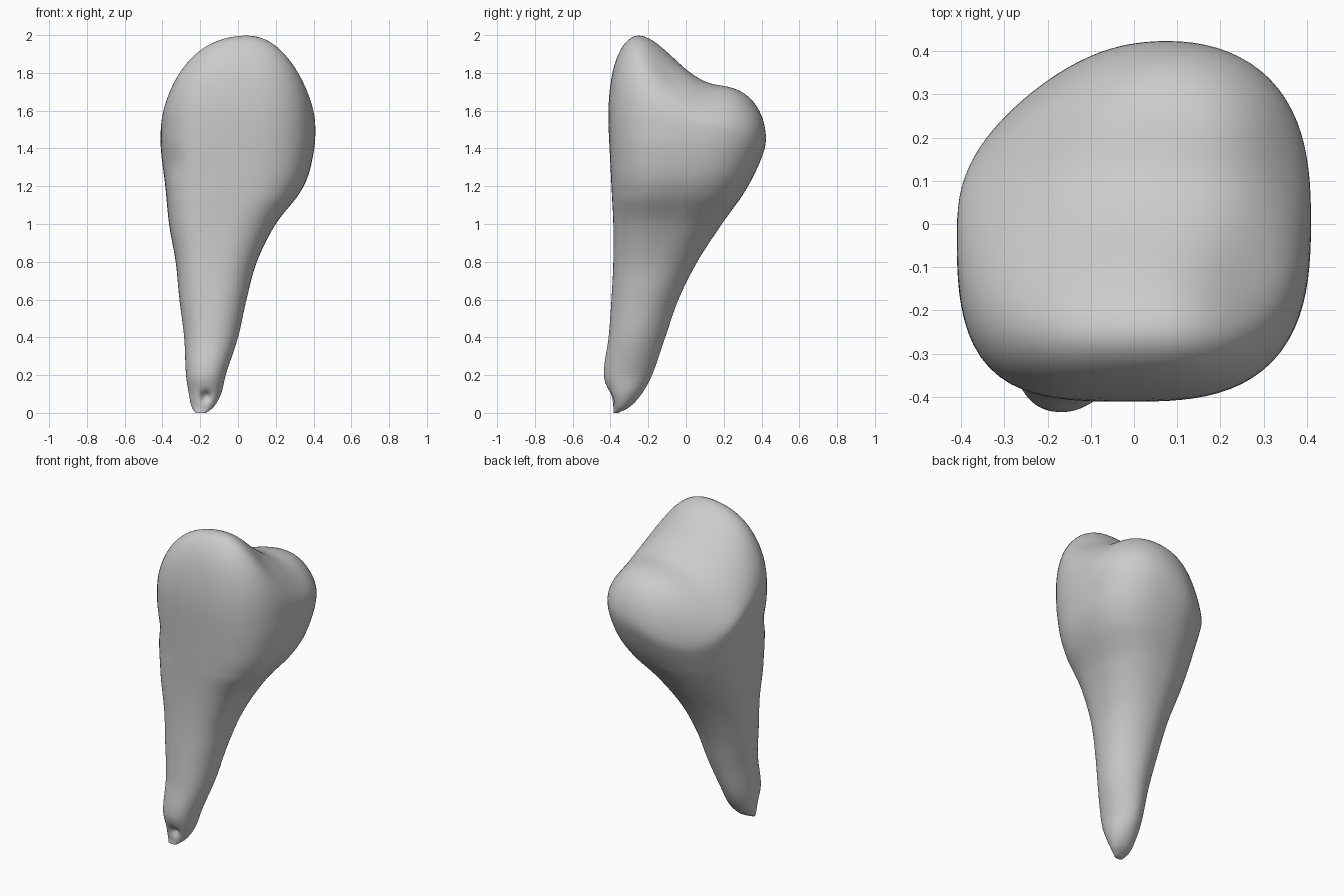
import bpy, bmesh, math
from mathutils import Vector

if "Cube" in bpy.data.objects:
    bpy.data.objects.remove(bpy.data.objects["Cube"], do_unlink=True)

# Root and crown outline: height, min x, max x, front y, back y
LEVELS = [
    (0.00, -0.225, -0.17, -0.385, -0.36), (0.03, -0.245, -0.13, -0.385, -0.30),
    (0.10, -0.26, -0.09, -0.405, -0.235), (0.20, -0.275, -0.065, -0.435, -0.18),
    (0.40, -0.285, 0.00, -0.41, -0.11), (0.60, -0.31, 0.045, -0.395, -0.04),
    (0.80, -0.33, 0.10, -0.385, 0.06), (1.00, -0.365, 0.20, -0.385, 0.19),
    (1.20, -0.385, 0.35, -0.395, 0.33), (1.40, -0.41, 0.405, -0.405, 0.42),
    (1.50, -0.41, 0.41, -0.41, 0.437), (1.70, -0.41, 0.41, -0.415, 0.437),
]
SIDES, RINGS, CAP = 96, 80, 28


def smooth(a, b, v):
    t = min(1, max(0, (v - a) / (b - a)))
    return t * t * (3 - 2 * t)


def bounds(z):
    """Smoothly interpolated outline at height z."""
    i = 0
    while i < len(LEVELS) - 2 and z > LEVELS[i + 1][0]:
        i += 1
    p, q = LEVELS[i], LEVELS[i + 1]
    o, r = LEVELS[max(i - 1, 0)], LEVELS[min(i + 2, len(LEVELS) - 1)]
    h = q[0] - p[0]
    t = (z - p[0]) / h
    out = []
    for k in range(1, 5):
        m0 = (q[k] - o[k]) / (q[0] - o[0]) * h
        m1 = (r[k] - p[k]) / (r[0] - p[0]) * h
        out.append((2*t**3 - 3*t*t + 1) * p[k] + (t**3 - 2*t*t + t) * m0
                   + (3*t*t - 2*t**3) * q[k] + (t**3 - t*t) * m1)
    return out


def section(angle, z):
    """Rounded-square section with one softer corner at the back."""
    x0, x1, y0, y1 = bounds(z)
    c, s = math.cos(angle), math.sin(angle)
    crown = smooth(0.4, 1.3, z)
    if s < 0:
        n = 2.2 + crown * (1.4 if c < 0 else 0.7)
    else:
        n = 1.9 if c < 0 else 1.9 + 0.8 * crown
    k = (abs(c)**n + abs(s)**n) ** (-1 / n)
    cx = (x0 + x1) / 2
    cy = (y0 + y1) / 2
    return Vector((cx + c * k * (x1 - x0) / 2, cy + s * k * (y1 - y0) / 2, z))


def rim(angle):
    """Height where the wall turns into the cap, lowest at the soft corner."""
    corner = max(0, math.cos(angle - math.radians(135)))
    return 1.52 - 0.06 * math.sin(angle) - 0.15 * corner**3


def mound(x, y, cx, cy, radius):
    return math.exp(-((x - cx)**2 + (y - cy)**2) / radius**2)


def chewing_surface(x, y):
    """High front ridge, sloping to a low back lobe with a shallow groove."""
    z = 1.74 - 0.1 * y + 0.265 * (1 - smooth(-0.3, 0.17, y))
    z -= 1.0 * (x - 0.06)**2
    return z - 0.06 * mound(x, y, 0.29, -0.13, 0.12) + 0.04 * mound(x, y, 0.26, 0.24, 0.18)


def dent(p, centre, radius, push):
    d = (p - Vector(centre)).length / radius
    return p + Vector(push) * math.exp(-d * d)


def shape(p):
    p = dent(p, (-0.17, -0.41, 0.08), 0.028, (0, 0.035, 0.01))
    p = dent(p, (-0.39, -0.3, 1.32), 0.08, (0.018, 0.012, 0))
    return dent(p, (-0.38, -0.33, 1.22), 0.07, (-0.015, -0.01, 0))


bm = bmesh.new()
angles = [2 * math.pi * i / SIDES for i in range(SIDES)]
rings = []

# Root and crown wall
for j in range(RINGS + 1):
    t = (j / RINGS) ** 1.25
    rings.append([bm.verts.new(shape(section(a, t * rim(a)))) for a in angles])

# Rounded cap
for j in range(1, CAP):
    s = math.cos(math.pi / 2 * j / CAP)
    ring = []
    for a in angles:
        p = section(a, rim(a)) * s
        top = chewing_surface(p.x, p.y)
        z = rim(a) + (top - rim(a)) * math.sqrt(1 - s**5)
        ring.append(bm.verts.new(shape(Vector((p.x, p.y, z)))))
    rings.append(ring)

for lower, upper in zip(rings, rings[1:]):
    for i in range(SIDES):
        k = (i + 1) % SIDES
        bm.faces.new((lower[i], lower[k], upper[k], upper[i]))

# Close the root tip and the cap centre
for ring, z in ((rings[0], 0), (rings[-1], chewing_surface(0, 0))):
    centre = sum((v.co for v in ring), Vector()) / SIDES
    centre.z = z
    pole = bm.verts.new(centre)
    for i in range(SIDES):
        bm.faces.new((ring[i], ring[(i + 1) % SIDES], pole))

# Soften the crown only
crown_verts = [v for v in bm.verts if v.co.z > 1.15]
for _ in range(8):
    bmesh.ops.smooth_vert(bm, verts=crown_verts, factor=0.5,
                          use_axis_x=True, use_axis_y=True, use_axis_z=True)
bmesh.ops.recalc_face_normals(bm, faces=bm.faces)

mesh = bpy.data.meshes.new("tooth")
bm.to_mesh(mesh)
bm.free()
tooth = bpy.data.objects.new("tooth", mesh)
bpy.context.collection.objects.link(tooth)

# Single plain grey colour
grey = bpy.data.materials.new("light grey")
grey.use_nodes = True
colour = (0.6, 0.6, 0.6, 1)
grey.diffuse_color = colour
grey.node_tree.nodes["Principled BSDF"].inputs["Base Color"].default_value = colour
mesh.materials.append(grey)

bpy.ops.object.select_all(action="DESELECT")
tooth.select_set(True)
bpy.context.view_layer.objects.active = tooth
bpy.ops.object.shade_smooth_by_angle(angle=math.radians(60))
